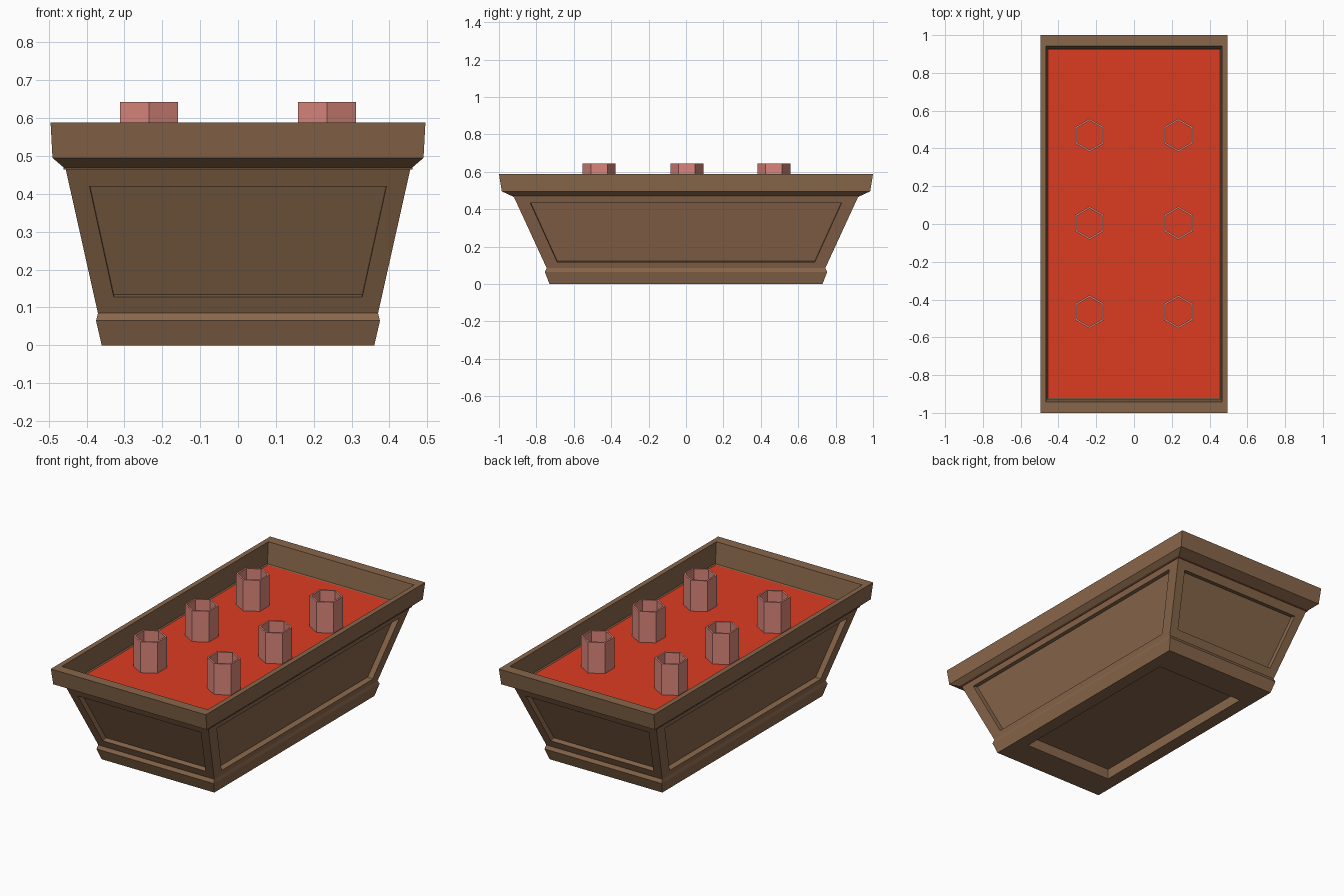
import bpy, bmesh, math
from mathutils import Vector

if "Cube" in bpy.data.objects:
    bpy.data.objects.remove(bpy.data.objects["Cube"])


def material(name, rgb):
    m = bpy.data.materials.new(name)
    m.diffuse_color = (*rgb, 1)
    m.use_nodes = True
    m.node_tree.nodes["Principled BSDF"].inputs["Base Color"].default_value = m.diffuse_color
    return m


wood = material("wood", (0.25, 0.135, 0.07))
red = material("red_fill", (0.72, 0.045, 0.015))
pink = material("pink_tube", (0.70, 0.24, 0.20))


def finish(bm, name, mat):
    bmesh.ops.remove_doubles(bm, verts=bm.verts, dist=1e-5)
    bmesh.ops.recalc_face_normals(bm, faces=bm.faces)
    me = bpy.data.meshes.new(name)
    bm.to_mesh(me)
    bm.free()
    me.materials.append(mat)
    ob = bpy.data.objects.new(name, me)
    bpy.context.collection.objects.link(ob)
    return ob


def rect(hx, hy, z):
    return [Vector((sx * hx, sy * hy, z))
            for sx, sy in ((-1, -1), (1, -1), (1, 1), (-1, 1))]


def add_face(bm, pts):
    bm.faces.new([bm.verts.new(p) for p in pts])


def band(bm, a, b):
    for i in range(4):
        j = (i + 1) % 4
        add_face(bm, (a[i], a[j], b[j], b[i]))


def recess(bm, outer, inner, offset):
    # frame, ledge and sunken panel
    sunk = [p + offset for p in inner]
    band(bm, outer, inner)
    band(bm, inner, sunk)
    add_face(bm, sunk)


# planter box: stacked rectangular outline, rim and inside wall
LOW, HIGH = (0.37, 0.745, 0.085), (0.455, 0.92, 0.465)
FLOOR_Z = 0.465
bm = bmesh.new()
base = rect(0.36, 0.73, 0)
lower = [base, rect(0.375, 0.755, 0.065), rect(*LOW)]
upper = [rect(*HIGH), rect(0.49, 0.985, 0.495), rect(0.495, 1.0, 0.588),
         rect(0.466, 0.942, 0.588), rect(0.461, 0.926, FLOOR_Z)]
for rings in (lower, upper):
    for a, b in zip(rings, rings[1:]):
        band(bm, a, b)


# sloping walls with sunken panels
def wall_depth(axis, z):
    t = (z - LOW[2]) / (HIGH[2] - LOW[2])
    return LOW[axis] + t * (HIGH[axis] - LOW[axis])


def panel(axis, sign, z0, half0, z1, half1):
    pts = []
    for z, h in ((z0, -half0), (z0, half0), (z1, half1), (z1, -half1)):
        p = Vector((0, 0, z))
        p[axis] = sign * wall_depth(axis, z)
        # run order matches the ring order so frames do not twist
        p[1 - axis] = h * (-sign if axis == 1 else sign)
        pts.append(p)
    return pts


lo, hi = lower[-1], upper[0]
for i, (axis, sign) in enumerate(((1, -1), (0, 1), (1, 1), (0, -1))):
    j = (i + 1) % 4
    dims = (0.128, 0.328, 0.42, 0.392) if axis == 1 else (0.116, 0.688, 0.433, 0.832)
    off = Vector((0, 0, 0.006))
    off[axis] = -sign * 0.03
    recess(bm, [lo[i], lo[j], hi[j], hi[i]], panel(axis, sign, *dims), off)

# sunken underside
recess(bm, base, rect(0.285, 0.56, 0), Vector((0, 0, 0.06)))
finish(bm, "planter_box", wood)

# red filling
bm = bmesh.new()
add_face(bm, rect(0.461, 0.926, FLOOR_Z))
filling = finish(bm, "filling", red)
if filling.data.polygons[0].normal.z < 0:
    filling.data.flip_normals()


# hollow hexagonal tubes
def hexagon(cx, cy, r, z):
    return [Vector((cx + r * math.sin(k * math.pi / 3),
                    cy + r * math.cos(k * math.pi / 3), z)) for k in range(6)]


def tube(name, cx, cy):
    bm = bmesh.new()
    rings = [hexagon(cx, cy, r, z) for r, z in
             ((0.088, FLOOR_Z), (0.088, 0.643), (0.077, 0.643), (0.077, FLOOR_Z))]
    for a, b in zip(rings, rings[1:] + rings[:1]):
        for k in range(6):
            n = (k + 1) % 6
            add_face(bm, (a[k], a[n], b[n], b[k]))
    finish(bm, name, pink)


for x, side in ((-0.235, "left"), (0.235, "right")):
    for y, row in ((-0.465, "front"), (0.005, "middle"), (0.47, "back")):
        tube(f"tube_{row}_{side}", x, y)
